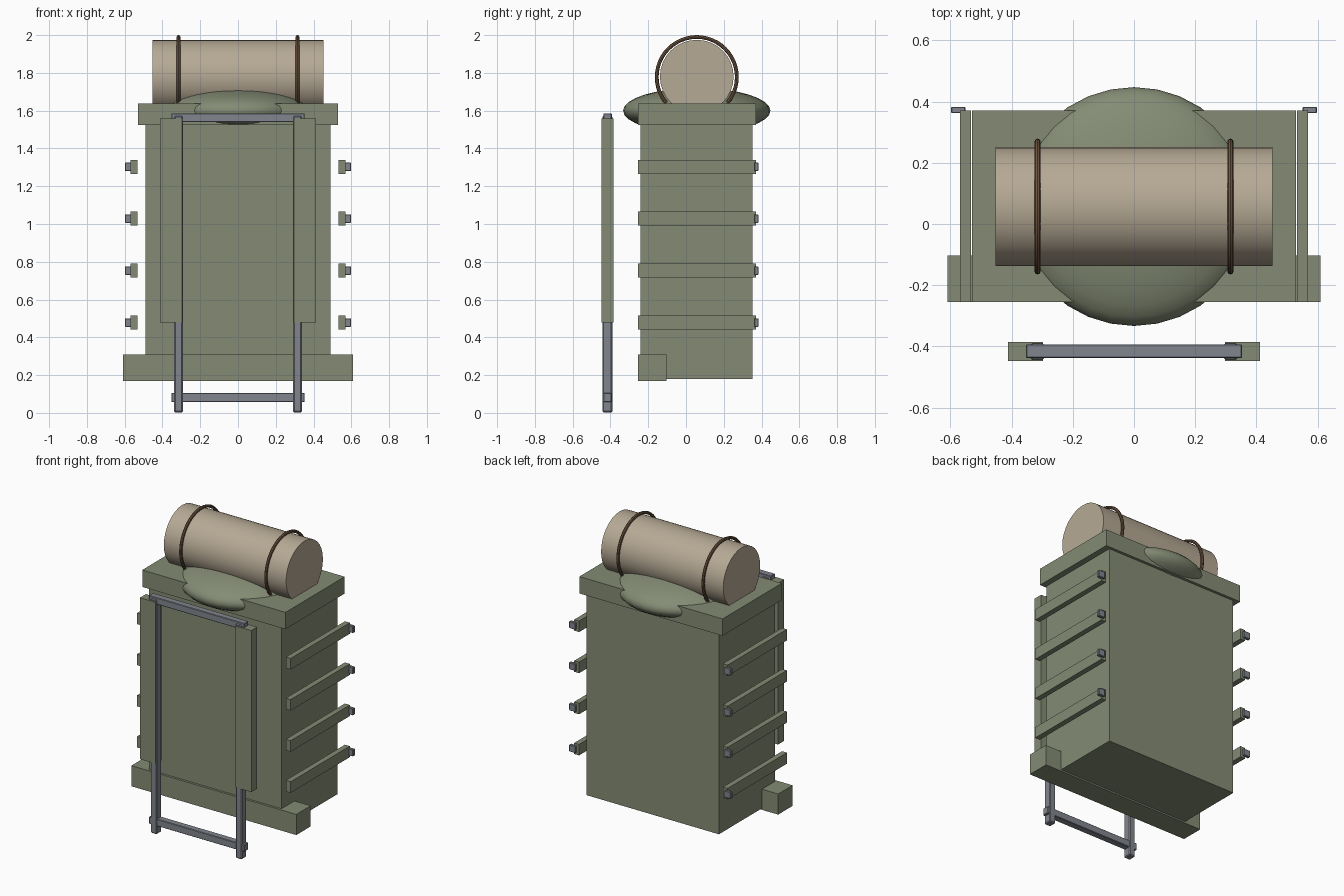
import bpy
import math

cube = bpy.data.objects.get("Cube")
if cube:
    bpy.data.objects.remove(cube, do_unlink=True)


def material(name, rgb):
    m = bpy.data.materials.new(name)
    m.use_nodes = True
    m.diffuse_color = (*rgb, 1)
    m.node_tree.nodes["Principled BSDF"].inputs["Base Color"].default_value = (*rgb, 1)
    return m


green = material("olive_canvas", (0.23, 0.26, 0.175))
grey = material("grey_metal", (0.22, 0.235, 0.27))
beige = material("beige_blanket", (0.47, 0.40, 0.30))
brown = material("brown_leather", (0.16, 0.095, 0.055))


def finish(name, mat, smooth=False):
    ob = bpy.context.object
    ob.name = name
    ob.data.materials.append(mat)
    bpy.ops.object.transform_apply(location=False, rotation=True, scale=True)
    if smooth:
        bpy.ops.object.shade_smooth_by_angle(angle=math.radians(40))
    return ob


def box(name, mat, xs, ys, zs, bevel=0):
    """Box from its lower and upper limits on each axis."""
    spans = (xs, ys, zs)
    bpy.ops.mesh.primitive_cube_add(size=1, location=[(a + b) / 2 for a, b in spans])
    bpy.context.object.scale = [b - a for a, b in spans]
    ob = finish(name, mat)
    if bevel:
        mod = ob.modifiers.new("edge_bevel", "BEVEL")
        mod.width = bevel
        mod.segments = 1
    return ob


def pair(name, mat, xs, ys, zs, bevel=0):
    """The same box on both sides of the pack."""
    box("left_" + name, mat, xs, ys, zs, bevel)
    box("right_" + name, mat, (-xs[1], -xs[0]), ys, zs, bevel)


# Main bag, lid and front base pad
MID_Y = 0.057
box("bag_body", green, (-0.49, 0.49), (-0.24, 0.352), (0.18, 1.54))
box("bag_lid", green, (-0.53, 0.53), (-0.255, 0.37), (1.525, 1.638))
box("base_pad", green, (-0.61, 0.61), (-0.255, -0.103), (0.17, 0.308))

# Bulging top flap
bpy.ops.mesh.primitive_uv_sphere_add(segments=32, ring_count=16, radius=1,
                                     location=(0, MID_Y, 1.6))
bpy.context.object.scale = (0.39, 0.39, 0.12)
finish("top_bulge", green, True)

# Rolled blanket with two straps
ROLL_Z = 1.78
bpy.ops.mesh.primitive_cylinder_add(vertices=32, radius=0.195, depth=0.904,
                                    location=(0, MID_Y, ROLL_Z),
                                    rotation=(0, math.pi / 2, 0))
finish("blanket_roll", beige, True)
for side, x in (("left", 0.315), ("right", -0.315)):
    bpy.ops.mesh.primitive_torus_add(major_segments=48, minor_segments=8,
                                     major_radius=0.212, minor_radius=0.01,
                                     location=(x, MID_Y, ROLL_Z - 0.002),
                                     rotation=(0, math.pi / 2, 0))
    finish(side + "_roll_strap", brown, True)

# Side straps with buckles
for i in range(4):
    z = 0.478 + 0.275 * i
    pair(f"side_strap_{i + 1}", green, (0.532, 0.568), (-0.255, 0.37), (z - 0.037, z + 0.037))
    pair(f"strap_buckle_{i + 1}", grey, (0.55, 0.598), (0.362, 0.383), (z - 0.023, z + 0.023), 0.003)

# Carrying frame: shoulder pads, poles and cross bars
pair("shoulder_pad", green, (0.297, 0.412), (-0.448, -0.385), (0.478, 1.558))
pair("frame_pole", grey, (0.292, 0.338), (-0.443, -0.39), (0.003, 1.572), 0.006)
box("frame_top_bar", grey, (-0.353, 0.353), (-0.438, -0.393), (1.54, 1.585), 0.003)
box("frame_bottom_bar", grey, (-0.353, 0.353), (-0.438, -0.393), (0.058, 0.105), 0.003)
